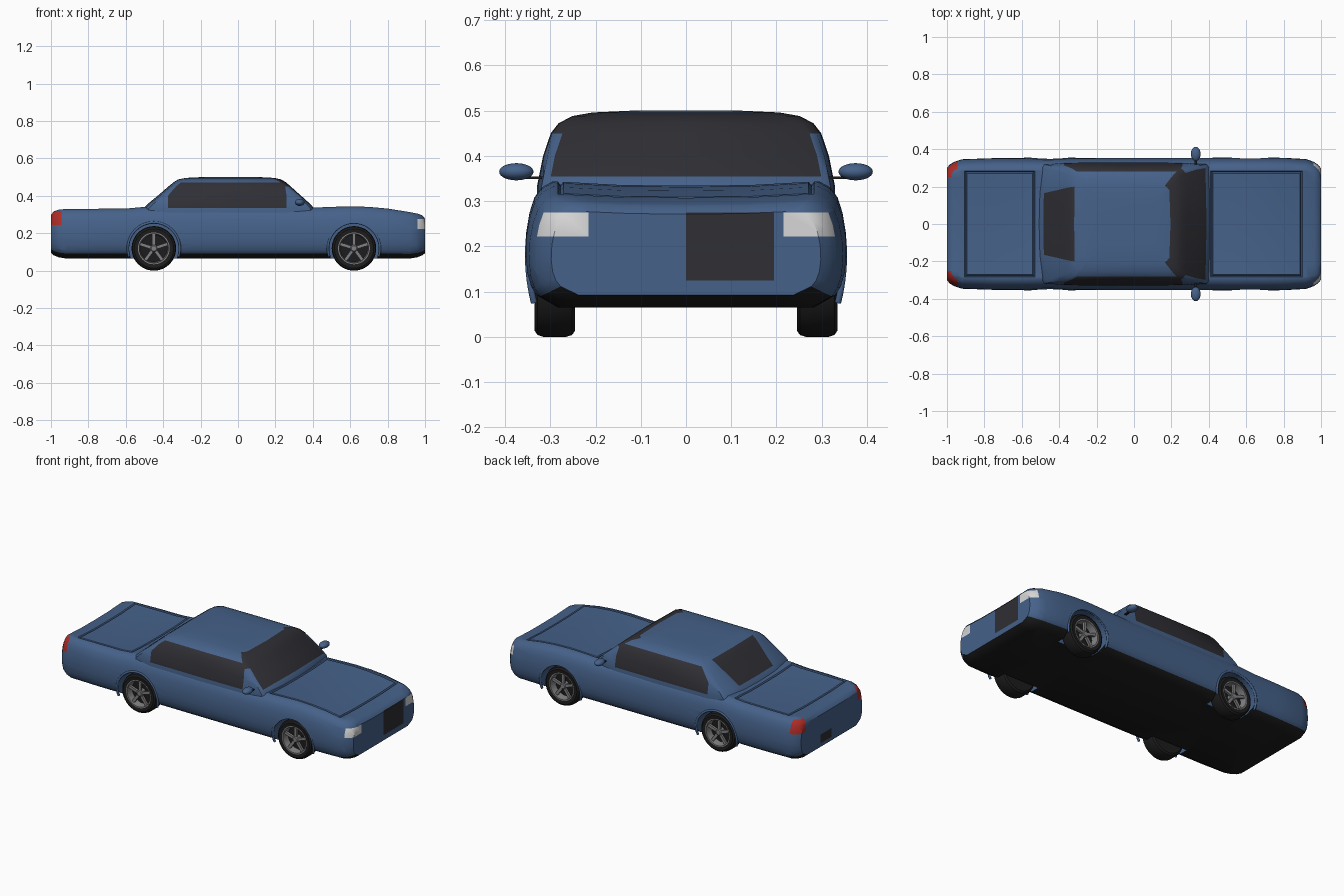
import bpy, bmesh
from math import radians, pi, sin, cos
from mathutils import Vector, Matrix

cube = bpy.data.objects.get("Cube")
if cube:
    bpy.data.objects.remove(cube, do_unlink=True)


def material(name, *rgb):
    m = bpy.data.materials.new(name)
    m.use_nodes = True
    m.diffuse_color = (*rgb, 1)
    m.node_tree.nodes["Principled BSDF"].inputs["Base Color"].default_value = (*rgb, 1)
    return m


blue = material("blue paint", 0.06, 0.12, 0.25)
glass = material("dark glass", 0.028, 0.028, 0.035)
black = material("black rubber", 0.012, 0.012, 0.013)
white = material("lamp white", 0.68, 0.68, 0.68)
red = material("lamp red", 0.42, 0.025, 0.02)
metal = material("wheel metal", 0.22, 0.22, 0.23)
PAINT = [blue, glass, black, white, red]
BLUE, GLASS, BLACK, WHITE, RED = range(5)


def finish(bm, name, mats, angle=35):
    bmesh.ops.recalc_face_normals(bm, faces=bm.faces[:])
    mesh = bpy.data.meshes.new(name)
    bm.to_mesh(mesh)
    bm.free()
    ob = bpy.data.objects.new(name, mesh)
    bpy.context.collection.objects.link(ob)
    for m in mats:
        mesh.materials.append(m)
    smooth(ob, angle)
    return ob


def smooth(ob, angle=35):
    bpy.ops.object.select_all(action="DESELECT")
    ob.select_set(True)
    bpy.context.view_layer.objects.active = ob
    bpy.ops.object.shade_smooth_by_angle(angle=radians(angle))


def loft(bm, rings, rule):
    """Bridge closed rings of points, cap both ends, colour faces by (ring, column)."""
    rows = [[bm.verts.new(p) for p in ring] for ring in rings]
    n = len(rows[0])
    for i in range(len(rows) - 1):
        for j in range(n):
            k = (j + 1) % n
            f = bm.faces.new((rows[i][j], rows[i][k], rows[i + 1][k], rows[i + 1][j]))
            f.material_index = rule(i, j)
    bm.faces.new(rows[0])
    bm.faces.new(rows[-1])


def cut_box(bm, lo, hi, keep):
    """Cut the chosen faces along a box and return the faces inside it."""
    for axis in range(3):
        for value in (lo[axis], hi[axis]):
            faces = [f for f in bm.faces if keep(f)]
            geom = set(faces)
            for f in faces:
                geom.update(f.edges, f.verts)
            normal = Vector((0, 0, 0))
            normal[axis] = 1
            bmesh.ops.bisect_plane(bm, geom=list(geom), dist=1e-5,
                                   plane_co=normal * value, plane_no=normal)
    def inside(f):
        c = f.calc_center_median()
        return all(lo[a] < c[a] < hi[a] for a in range(3))
    return [f for f in bm.faces if keep(f) and inside(f)]


# Lower body: stations along x as (x, half width, bottom, top)
stations = [(-1, .300, .095, .298), (-.985, .318, .082, .317), (-.96, .333, .072, .326),
            (-.92, .346, .065, .330), (-.75, .352, .065, .331), (-.6, .352, .065, .332),
            (-.5, .350, .065, .341), (-.2, .353, .065, .340), (.2, .354, .065, .338),
            (.4, .354, .065, .337), (.5, .355, .065, .341), (.6, .355, .065, .344),
            (.7, .355, .065, .341), (.8, .354, .065, .332), (.92, .347, .065, .313),
            (.96, .333, .072, .305), (.985, .316, .082, .296), (1, .298, .093, .278)]
section = [(.80, 0), (.93, .1), (.965, .17), (.99, .28), (1, .42), (.995, .6),
           (.975, .75), (.945, .87), (.90, .95), (.83, 1), (.4, .97)]
S = len(section)


def body_ring(x, w, lo, hi):
    half = [(x, y * w, lo + t * (hi - lo)) for y, t in section]
    top = [(x, 0, lo + .965 * (hi - lo))]
    return [(x, 0, lo)] + half + top + [(a, -b, c) for a, b, c in reversed(half)]


bm = bmesh.new()
loft(bm, [body_ring(*s) for s in stations],
     lambda i, j: BLACK if j < 2 or j > 2 * S - 1 else BLUE)
bmesh.ops.recalc_face_normals(bm, faces=bm.faces[:])

# Lamps, grille and rear plate
at_front = lambda f: f.calc_center_median().x > .91
at_back = lambda f: f.calc_center_median().x < -.91
details = [((.96, .215, .222), (1.1, .33, .275), at_front, WHITE),
           ((.96, -.33, .222), (1.1, -.215, .275), at_front, WHITE),
           ((.97, 0, .125), (1.1, .195, .275), at_front, GLASS),
           ((-1.1, .25, .245), (-.945, .37, .320), at_back, RED),
           ((-1.1, -.37, .245), (-.945, -.25, .320), at_back, RED),
           ((-1.1, 0, .115), (-.97, .11, .17), at_back, GLASS)]
for lo, hi, keep, index in details:
    for f in cut_box(bm, lo, hi, keep):
        f.material_index = index

# Bonnet and boot lid, outlined by a shallow groove
for x0, x1 in ((.41, .9), (-.905, -.53)):
    lid = cut_box(bm, (x0, -.283, .25), (x1, .283, .4), lambda f: f.normal.z > .8)
    for depth in (-.008, .008):
        bmesh.ops.inset_region(bm, faces=lid, thickness=.006, depth=depth, use_even_offset=True)
body = finish(bm, "body", PAINT)

# Wheel arches cut from the body
WHEELS = [(x, side) for x in (-.45, .62) for side in (-1, 1)]
HUB = .119
bm = bmesh.new()
for x, side in WHEELS:
    place = Matrix.Translation((x, side * .36, HUB)) @ Matrix.Rotation(pi / 2, 4, "X")
    bmesh.ops.create_cone(bm, cap_ends=True, segments=48, radius1=.134, radius2=.134,
                          depth=.26, matrix=place)
cutter = finish(bm, "arch_cutter", PAINT)
mod = body.modifiers.new("arches", "BOOLEAN")
mod.operation = "DIFFERENCE"
mod.solver = "EXACT"
mod.object = cutter
bpy.context.view_layer.objects.active = body
bpy.ops.object.modifier_apply(modifier=mod.name)
bpy.data.objects.remove(cutter, do_unlink=True)
smooth(body)

# Cabin: levels as (z, rear x, front x, half width)
levels = [(.29, -.53, .42, .328), (.335, -.505, .405, .327), (.355, -.485, .388, .323),
          (.40, -.43, .338, .314), (.45, -.372, .282, .297), (.472, -.345, .257, .280),
          (.488, -.32, .230, .250), (.496, -.28, .195, .205), (.5, -.2, .12, .12)]


def cabin_ring(z, back, front, w):
    rear_glass = min(.165 + .27 * max(0, z - .355), w - .05)
    b, f = max(-.375, back + .04), min(.26, front - .03)
    half = [(back + .003, rear_glass), (back + .012, w - .03), (back + .03, w - .01),
            (b, w), ((b + f) / 2, w + .002), (f, w), (front - .02, w - .008),
            (front - .006, w - .024)]
    ring = [(back, 0)] + half + [(front, 0)] + [(x, -y) for x, y in reversed(half)]
    return [(x, y, z) for x, y in ring]


def cabin_colour(i, j):
    column = min(j, 17 - j)
    if column == 0:
        return GLASS if 2 <= i < 6 else BLUE
    if column in (4, 5):
        return GLASS if 1 <= i < 5 else BLUE
    if column == 8:
        return GLASS if 2 <= i < 7 else BLUE
    if column in (6, 7):
        return GLASS if 4 <= i < 7 else BLUE
    return BLUE


bm = bmesh.new()
loft(bm, [cabin_ring(*v) for v in levels], cabin_colour)
finish(bm, "cabin", PAINT, 40)


def lathe(name, profile, mat, x, side, segments=48):
    """Spin (radius, outward offset) points about the axle."""
    bm = bmesh.new()
    rings = [[(x + r * cos(2 * pi * k / segments), side * y, HUB + r * sin(2 * pi * k / segments))
              for k in range(segments)] for r, y in profile]
    loft(bm, rings, lambda i, j: 0)
    return finish(bm, name, [mat])


# Wheels: tyre, dished rim, spokes and arch lip
for x, side in WHEELS:
    tag = ("front" if x > 0 else "rear") + ("_left" if side > 0 else "_right")
    lathe(tag + "_tyre", [(.08, .245), (.105, .245), (.115, .252), (.119, .265), (.119, .315),
                          (.115, .328), (.105, .335), (.085, .333), (.082, .29)], black, x, side)
    lathe(tag + "_rim", [(.07, .25), (.083, .25), (.085, .334), (.078, .334), (.072, .285),
                         (.03, .28)], metal, x, side)
    lathe(tag + "_hub", [(.02, .27), (.02, .322), (.014, .327)], metal, x, side, 20)
    bm = bmesh.new()
    for k in range(5):
        turn = Matrix.Rotation(2 * pi * k / 5, 4, "Y")
        place = Matrix.Translation((x, side * .316, HUB)) @ turn @ Matrix.Translation((0, 0, .045))
        bmesh.ops.create_cube(bm, size=1, matrix=place @ Matrix.Diagonal((.017, .014, .066, 1)))
    finish(bm, tag + "_spokes", [metal])

    curve = bpy.data.curves.new(tag + "_arch_lip", "CURVE")
    curve.dimensions = "3D"
    curve.bevel_depth = .007
    curve.bevel_resolution = 2
    spline = curve.splines.new("POLY")
    spline.points.add(32)
    for k, p in enumerate(spline.points):
        a = radians(-18 + 216 * k / 32)
        z = HUB + .139 * sin(a)
        y = .349 - 1.2 * (z - .18) ** 2
        p.co = (x + .139 * cos(a), side * y, z, 1)
    curve.materials.append(blue)
    bpy.context.collection.objects.link(bpy.data.objects.new(tag + "_arch_lip", curve))

# Door mirrors on thin stalks
for side, tag in ((1, "left"), (-1, "right")):
    bm = bmesh.new()
    place = Matrix.Translation((.33, side * .375, .365)) @ Matrix.Diagonal((.026, .038, .019, 1))
    bmesh.ops.create_uvsphere(bm, u_segments=24, v_segments=14, radius=1, matrix=place)
    finish(bm, tag + "_mirror", [blue], 60)
    bm = bmesh.new()
    place = Matrix.Translation((.33, side * .335, .352)) @ Matrix.Diagonal((.012, .06, .006, 1))
    bmesh.ops.create_cube(bm, size=1, matrix=place)
    finish(bm, tag + "_mirror_stalk", [black])
